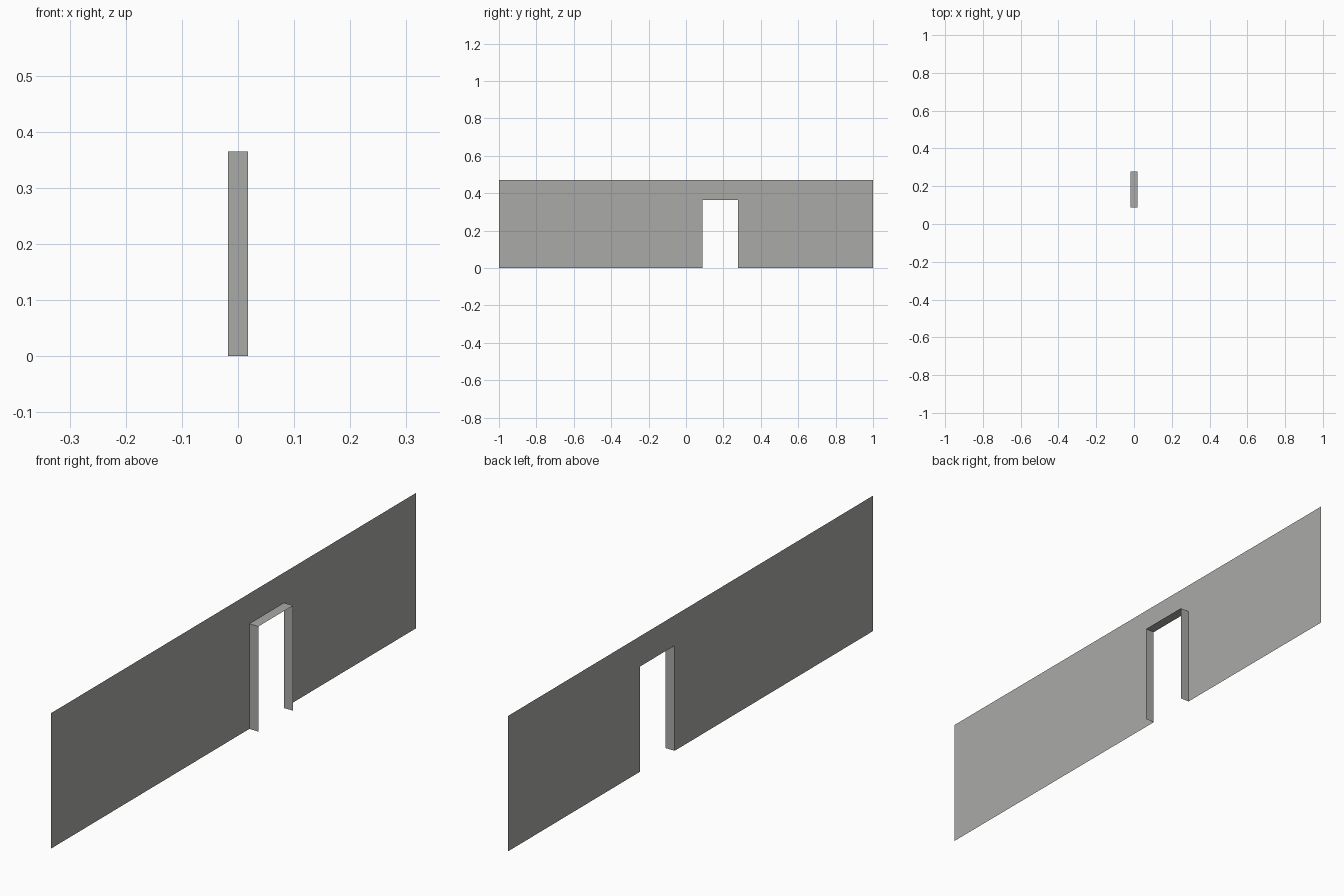
import bpy

if "Cube" in bpy.data.objects:
    bpy.data.objects.remove(bpy.data.objects["Cube"])

BACK, FRONT = -0.0175, 0.0175      # wall plane, outer lip of the doorway lining
Y0, Y1, HEAD = 0.087, 0.277, 0.365  # door opening
HEIGHT = 0.47

mat = bpy.data.materials.new("warm grey plaster")
mat.diffuse_color = (0.40, 0.40, 0.39, 1.0)
mat.use_nodes = True
mat.node_tree.nodes["Principled BSDF"].inputs["Base Color"].default_value = mat.diffuse_color


def add_part(name, verts, faces):
    mesh = bpy.data.meshes.new(name)
    mesh.from_pydata(verts, [], faces)
    mesh.materials.append(mat)
    obj = bpy.data.objects.new(name, mesh)
    bpy.context.collection.objects.link(obj)
    return obj


# Outline of the opening, from one foot over the head to the other foot
opening = [(Y0, 0), (Y0, HEAD), (Y1, HEAD), (Y1, 0)]

# Single-sheet wall with the doorway left out
outline = [(-1, 0)] + opening + [(1, 0), (1, HEIGHT), (-1, HEIGHT)]
add_part("wall", [(BACK, y, z) for y, z in outline], [tuple(range(len(outline)))])

# Lining of the doorway: jambs and head standing out from the wall
n = len(opening)
add_part("doorway_lining",
         [(x, y, z) for x in (BACK, FRONT) for y, z in opening],
         [(i, i + 1, n + i + 1, n + i) for i in range(n - 1)])
